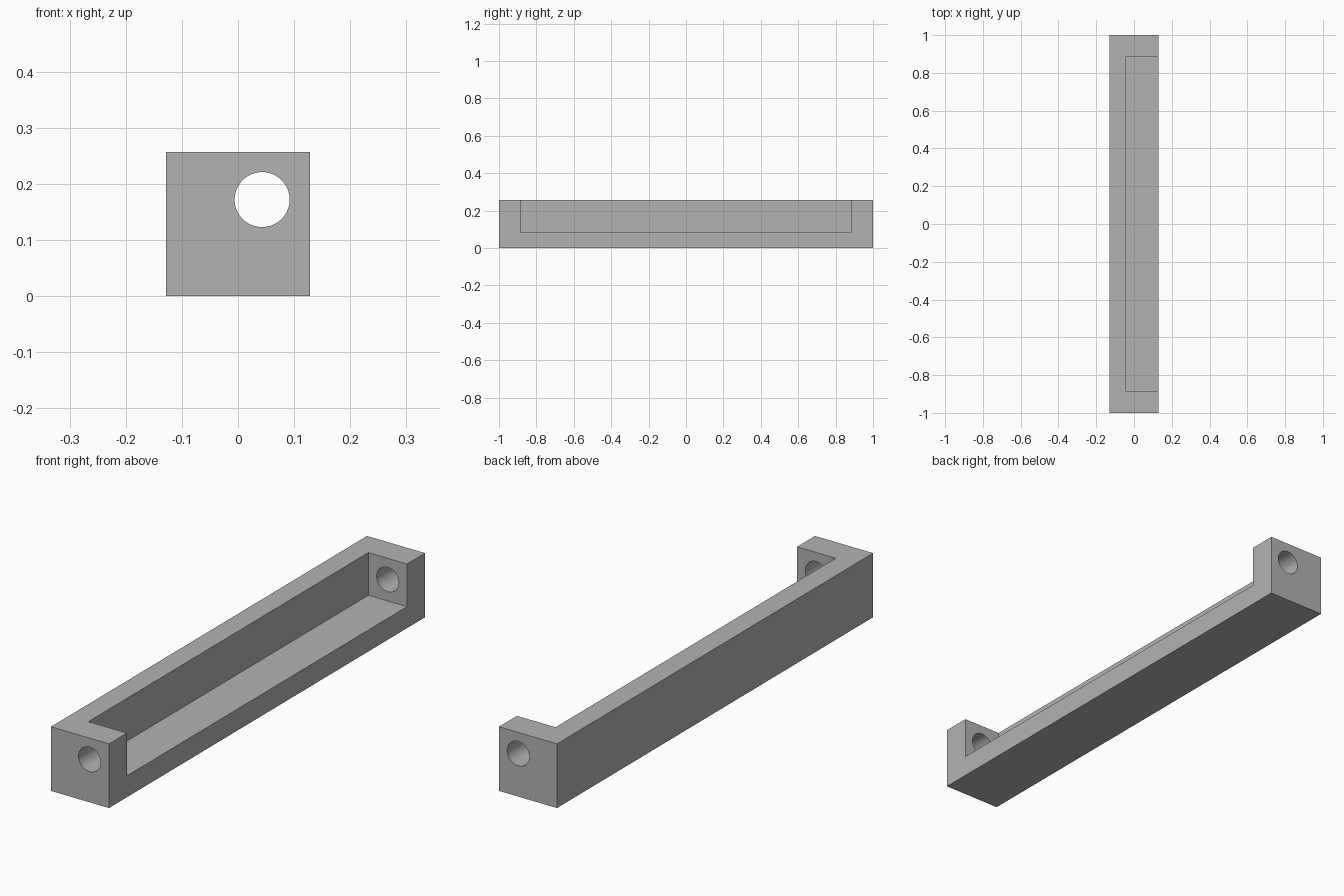
import bpy
import math

default = bpy.data.objects.get("Cube")
if default:
    bpy.data.objects.remove(default, do_unlink=True)

WIDTH, LENGTH = 0.257, 2.0        # square section and overall length
WALL = 0.086                      # back wall and floor thickness
END = 0.114                       # end block thickness
HOLE_X, HOLE_Z, HOLE_R = 0.043, 0.172, 0.049

grey = bpy.data.materials.new("plain_grey")
grey.use_nodes = True
colour = (0.45, 0.45, 0.45, 1)
grey.diffuse_color = colour
grey.node_tree.nodes["Principled BSDF"].inputs["Base Color"].default_value = colour


def box(name, low, high):
    """Box between two opposite corners."""
    centre = [(a + b) / 2 for a, b in zip(low, high)]
    bpy.ops.mesh.primitive_cube_add(size=1, location=centre)
    ob = bpy.context.object
    ob.name = name
    ob.scale = [b - a for a, b in zip(low, high)]
    bpy.ops.object.transform_apply(location=True, rotation=True, scale=True)
    ob.data.materials.append(grey)
    return ob


def cut(target, cutter):
    """Subtract the cutter, then discard it."""
    cutter.hide_render = True
    mod = target.modifiers.new("cut", 'BOOLEAN')
    mod.operation = 'DIFFERENCE'
    mod.solver = 'EXACT'
    mod.object = cutter
    bpy.ops.object.select_all(action='DESELECT')
    target.select_set(True)
    bpy.context.view_layer.objects.active = target
    bpy.ops.object.modifier_apply(modifier=mod.name)
    bpy.data.objects.remove(cutter, do_unlink=True)


# Solid bar
half = WIDTH / 2
bar = box("bracket_bar", (-half, -LENGTH / 2, 0), (half, LENGTH / 2, WIDTH))

# Long recess, open on top and on the left side
inner = LENGTH / 2 - END
cut(bar, box("recess_cutter", (WALL - half, -inner, WALL), (WIDTH, inner, 2 * WIDTH)))

# Round holes through both end blocks
bpy.ops.mesh.primitive_cylinder_add(vertices=64, radius=HOLE_R, depth=LENGTH * 1.2,
                                    location=(HOLE_X, 0, HOLE_Z),
                                    rotation=(math.pi / 2, 0, 0))
drill = bpy.context.object
drill.name = "hole_cutter"
drill.data.materials.append(grey)
cut(bar, drill)

bpy.ops.object.shade_smooth_by_angle(angle=math.radians(30))
